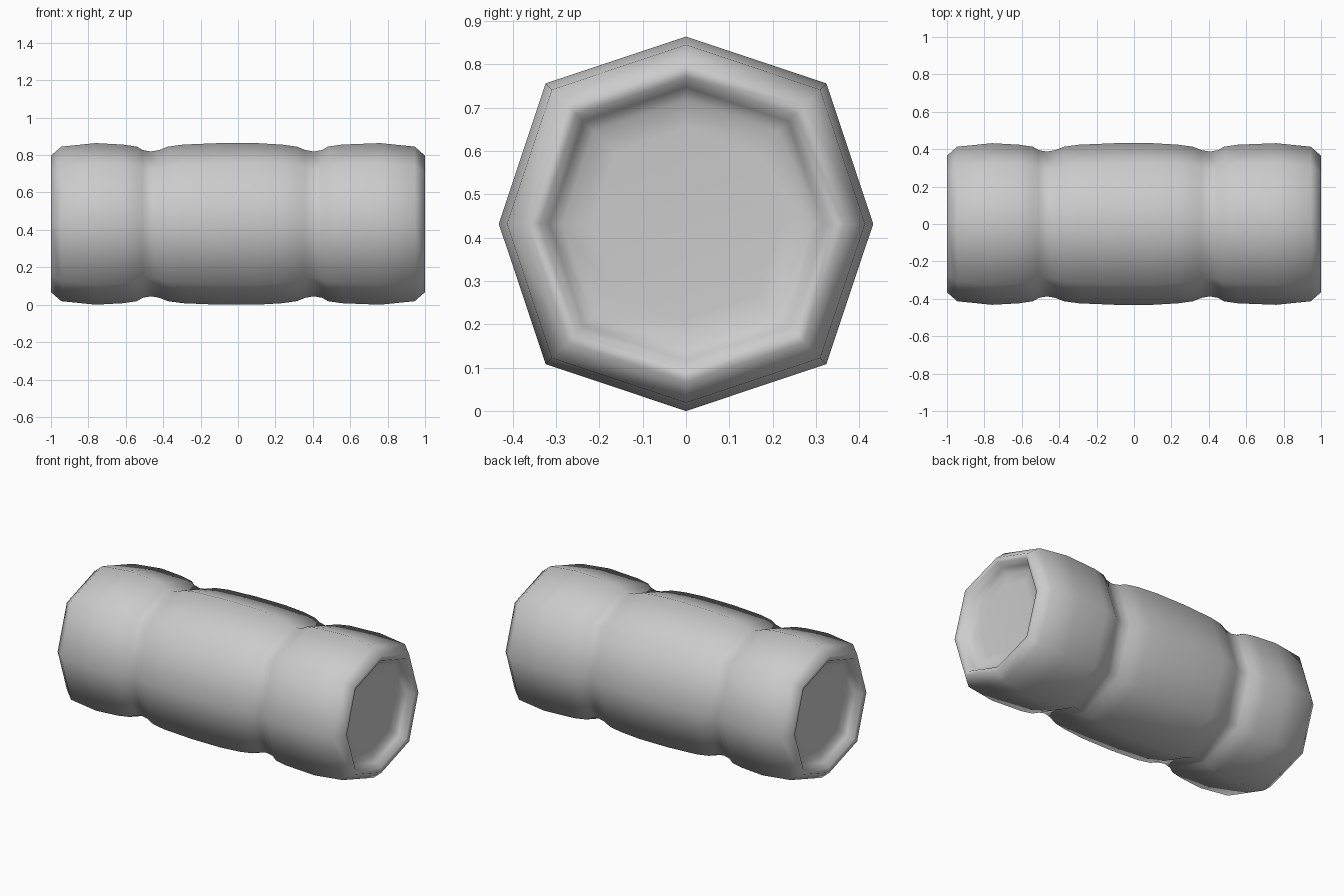
import bpy
import bmesh
from math import cos, sin, pi

cube = bpy.data.objects.get("Cube")
if cube:
    bpy.data.objects.remove(cube)

RADIUS = 0.432
SIDES = 8

# Single plain grey
grey = bpy.data.materials.new("plain grey")
grey.use_nodes = True
colour = (0.6, 0.6, 0.6, 1)
grey.diffuse_color = colour
grey.node_tree.nodes["Principled BSDF"].inputs["Base Color"].default_value = colour

# Dished end: floor to outer shoulder (distance along the axis, radius)
end = [(0.93, 0.22), (0.935, 0.285), (0.955, 0.315), (0.994, 0.337),
       (1.0, 0.365), (0.945, 0.413), (0.76, 0.432)]


# Waist groove between two bulges
def groove(x):
    steps = [(-0.15, 0.424), (-0.075, 0.413), (-0.045, 0.395), (0, 0.387),
             (0.045, 0.395), (0.09, 0.413), (0.17, 0.424)]
    return [(x + dx, r) for dx, r in steps]


left_groove = groove(-0.465)
right_groove = [(-x, r) for x, r in reversed(groove(-0.405))]
profile = ([(-x, r) for x, r in end] + left_groove
           + [(-0.1, RADIUS), (0.1, RADIUS)]
           + right_groove + list(reversed(end)))

# Octagonal rings, with the diagonal corners slightly further out
bm = bmesh.new()
rings = []
for x, r in profile:
    ring = []
    for i in range(SIDES):
        a = 2 * pi * i / SIDES
        k = r * (1.06 if i % 2 else 1)
        ring.append(bm.verts.new((x, k * cos(a), RADIUS + k * sin(a))))
    rings.append(ring)

# Skin between the rings, and the two recessed floors
for a, b in zip(rings, rings[1:]):
    for i in range(SIDES):
        j = (i + 1) % SIDES
        bm.faces.new((a[i], a[j], b[j], b[i]))
bm.faces.new(rings[0])
bm.faces.new(rings[-1])
bmesh.ops.recalc_face_normals(bm, faces=bm.faces)
for f in bm.faces:
    f.smooth = True

mesh = bpy.data.meshes.new("grooved_barrel")
bm.to_mesh(mesh)
bm.free()
mesh.materials.append(grey)
barrel = bpy.data.objects.new("grooved_barrel", mesh)
bpy.context.collection.objects.link(barrel)
